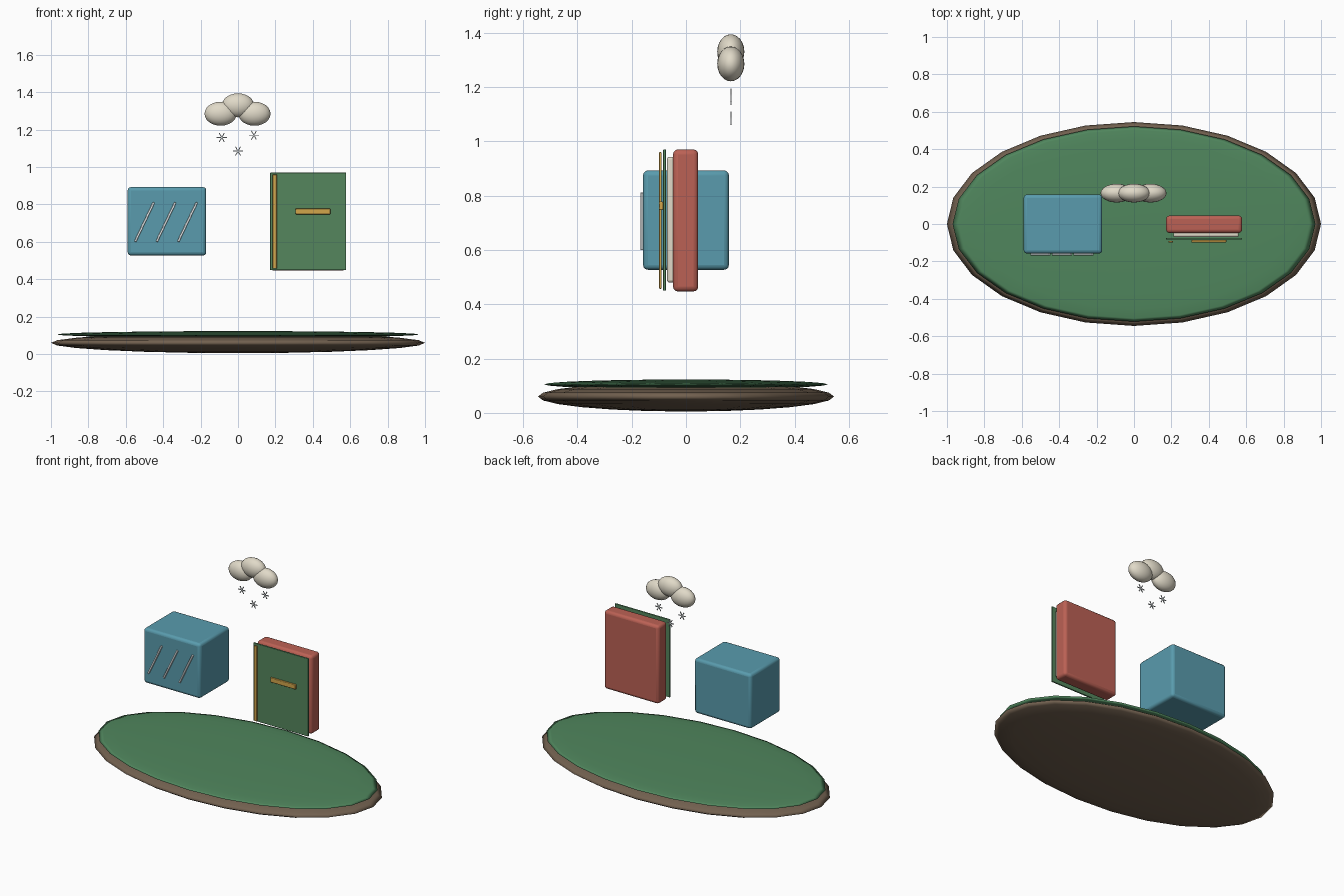
import bpy
from math import radians

if "Cube" in bpy.data.objects:
    bpy.data.objects.remove(bpy.data.objects["Cube"])


def material(name, r, g, b):
    m = bpy.data.materials.new(name)
    m.diffuse_color = (r, g, b, 1)
    m.use_nodes = True
    m.node_tree.nodes["Principled BSDF"].inputs["Base Color"].default_value = m.diffuse_color
    return m


BROWN = material("earth", 0.17, 0.12, 0.08)
GRASS = material("grass", 0.08, 0.24, 0.11)
BLUE = material("blue", 0.10, 0.33, 0.42)
RED = material("red", 0.50, 0.12, 0.09)
GREEN = material("cover_green", 0.09, 0.24, 0.11)
GOLD = material("gold", 0.65, 0.38, 0.07)
CREAM = material("cream", 0.75, 0.70, 0.58)
PALE = material("pale", 0.75, 0.80, 0.82)


def finish(name, mat):
    o = bpy.context.object
    o.name = name
    o.data.materials.append(mat)
    return o


def ellipsoid(name, center, radii, mat, segments=24, rings=12):
    bpy.ops.mesh.primitive_uv_sphere_add(segments=segments, ring_count=rings, radius=1, location=center)
    o = finish(name, mat)
    o.scale = radii
    bpy.ops.object.transform_apply(location=False, rotation=False)
    bpy.ops.object.shade_smooth()
    return o


def box(name, lo, hi, mat, bevel=0.0, tilt=0.0):
    """Box between two corners, optionally rounded and turned about y."""
    center = [(a + b) / 2 for a, b in zip(lo, hi)]
    bpy.ops.mesh.primitive_cube_add(size=1, location=center)
    o = finish(name, mat)
    o.scale = [b - a for a, b in zip(lo, hi)]
    bpy.ops.object.transform_apply(location=False, rotation=False)
    if bevel:
        mod = o.modifiers.new("round", 'BEVEL')
        mod.width = bevel
        mod.segments = 3
        bpy.ops.object.shade_smooth_by_angle(angle=radians(35))
    o.rotation_euler.y = tilt
    return o


# Island: earth disc with a thin grass cap
ellipsoid("earth_base", (0, 0, 0.06), (1.0, 0.545, 0.055), BROWN)
ellipsoid("grass_top", (0, 0, 0.105), (0.97, 0.522, 0.018), GRASS)

# Floating block with slanted glints on its front
box("blue_block", (-0.59, -0.158, 0.527), (-0.17, 0.158, 0.893), BLUE, 0.018)
for i in range(3):
    x = -0.5 + 0.115 * i
    box(f"glint_{i + 1}", (x - 0.006, -0.168, 0.59), (x + 0.006, -0.156, 0.822),
        PALE, 0.003, radians(25.5))

# Floating book
box("book_body", (0.172, -0.048, 0.447), (0.578, 0.045, 0.97), RED, 0.018)
box("book_pages", (0.21, -0.07, 0.48), (0.56, -0.04, 0.943), CREAM, 0.01)
box("book_cover", (0.172, -0.084, 0.45), (0.578, -0.074, 0.97), GREEN, 0.002)
box("book_spine_band", (0.185, -0.099, 0.457), (0.208, -0.09, 0.96), GOLD, 0.003)
box("book_label", (0.307, -0.099, 0.747), (0.494, -0.085, 0.778), GOLD, 0.004)

# Cloud puffs
for i, (x, z) in enumerate([(-0.093, 1.285), (0, 1.33), (0.088, 1.285)]):
    ellipsoid(f"cloud_puff_{i + 1}", (x, 0.165, z), (0.086, 0.05, 0.064), CREAM)

# Snowflakes: three crossed bars each
for i, (x, z) in enumerate([(-0.087, 1.158), (0, 1.085), (0.085, 1.17)]):
    for k in range(3):
        box(f"snowflake_{i + 1}_bar_{k + 1}", (x - 0.027, 0.163, z - 0.0025),
            (x + 0.027, 0.167, z + 0.0025), PALE, 0, radians(60 * k))
